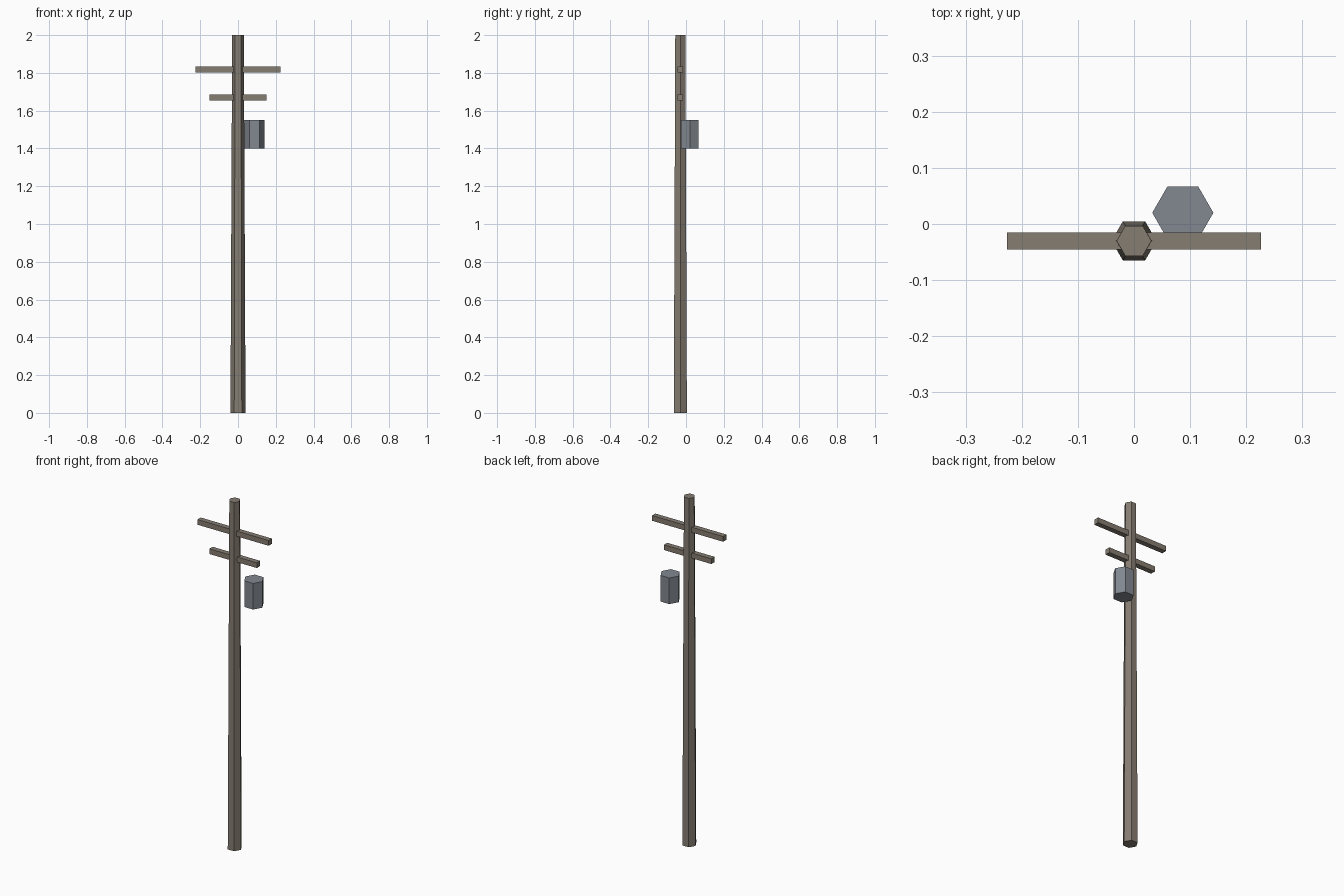
import bpy
import math

if "Cube" in bpy.data.objects:
    bpy.data.objects.remove(bpy.data.objects["Cube"])


def material(name, rgb):
    m = bpy.data.materials.new(name)
    m.diffuse_color = (*rgb, 1)
    m.use_nodes = True
    m.node_tree.nodes["Principled BSDF"].inputs["Base Color"].default_value = m.diffuse_color
    return m


wood = material("weathered wood", (0.235, 0.205, 0.168))
metal = material("grey metal", (0.225, 0.25, 0.285))


def hex_prism(name, x, y, z0, z1, r0, r1, mat):
    bpy.ops.mesh.primitive_cone_add(vertices=6, radius1=r0, radius2=r1, depth=z1 - z0,
                                    location=(x, y, (z0 + z1) / 2),
                                    rotation=(0, 0, math.radians(30)))
    o = bpy.context.object
    o.name = name
    o.data.materials.append(mat)


def crossarm(name, half, z):
    bpy.ops.mesh.primitive_cube_add(size=1, location=(0, -0.03, z))
    o = bpy.context.object
    o.name = name
    o.scale = (2 * half, 0.03, 0.03)
    o.data.materials.append(wood)


# tapered six-sided pole
hex_prism("pole", 0, -0.03, 0, 2, 0.04, 0.031, wood)
# two square crossarms through the pole
crossarm("upper_crossarm", 0.226, 1.818)
crossarm("lower_crossarm", 0.151, 1.67)
# six-sided transformer can
hex_prism("transformer", 0.087, 0.02, 1.4, 1.55, 0.0545, 0.0545, metal)
